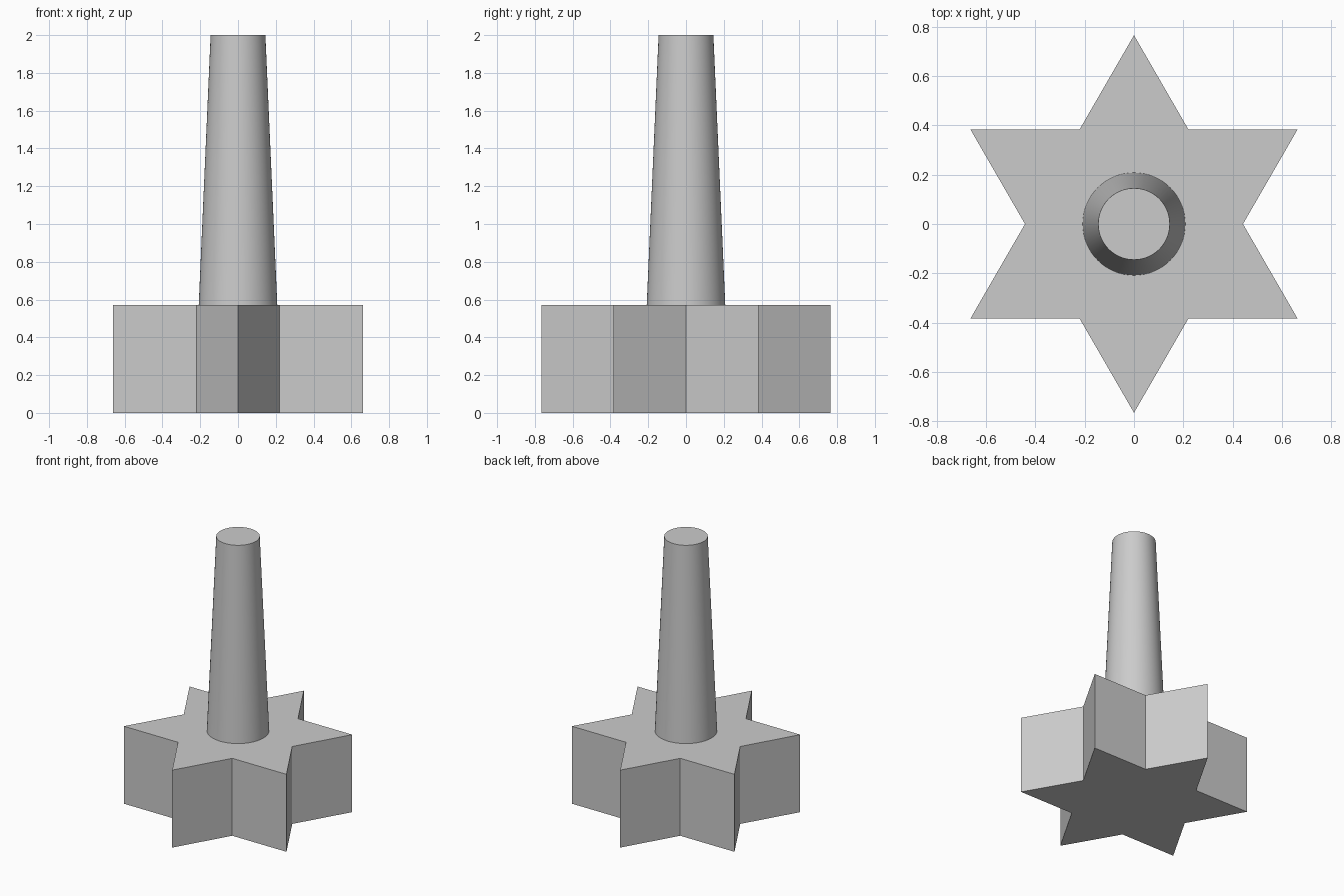
import bpy, bmesh, math

if "Cube" in bpy.data.objects:
    bpy.data.objects.remove(bpy.data.objects["Cube"])

BASE_H, TOP = 0.57, 2.0
R_OUT = 0.765
R_IN = R_OUT / math.sqrt(3)

grey = bpy.data.materials.new("plain grey")
grey.diffuse_color = (0.6, 0.6, 0.6, 1)
grey.use_nodes = True
grey.node_tree.nodes["Principled BSDF"].inputs["Base Color"].default_value = grey.diffuse_color


def finish(bm, name):
    bmesh.ops.recalc_face_normals(bm, faces=bm.faces)
    mesh = bpy.data.meshes.new(name)
    bm.to_mesh(mesh)
    bm.free()
    mesh.materials.append(grey)
    obj = bpy.data.objects.new(name, mesh)
    bpy.context.collection.objects.link(obj)
    return obj


# Six-pointed star base: outline extruded upward
bm = bmesh.new()
outline = []
for i in range(12):
    r = R_IN if i % 2 else R_OUT
    a = math.pi / 2 + i * math.pi / 6
    outline.append(bm.verts.new((r * math.cos(a), r * math.sin(a), 0)))
face = bm.faces.new(outline)
ext = bmesh.ops.extrude_face_region(bm, geom=[face], use_keep_orig=True)
top_verts = [g for g in ext["geom"] if isinstance(g, bmesh.types.BMVert)]
bmesh.ops.translate(bm, verts=top_verts, vec=(0, 0, BASE_H))
finish(bm, "star_base")

# Tapered round post standing on the base
bm = bmesh.new()
bmesh.ops.create_cone(bm, cap_ends=True, segments=64, radius1=0.208,
                      radius2=0.145, depth=TOP - BASE_H)
bmesh.ops.translate(bm, verts=bm.verts, vec=(0, 0, (TOP + BASE_H) / 2))
post = finish(bm, "tapered_post")
bpy.context.view_layer.objects.active = post
post.select_set(True)
bpy.ops.object.shade_smooth_by_angle(angle=math.radians(30))
